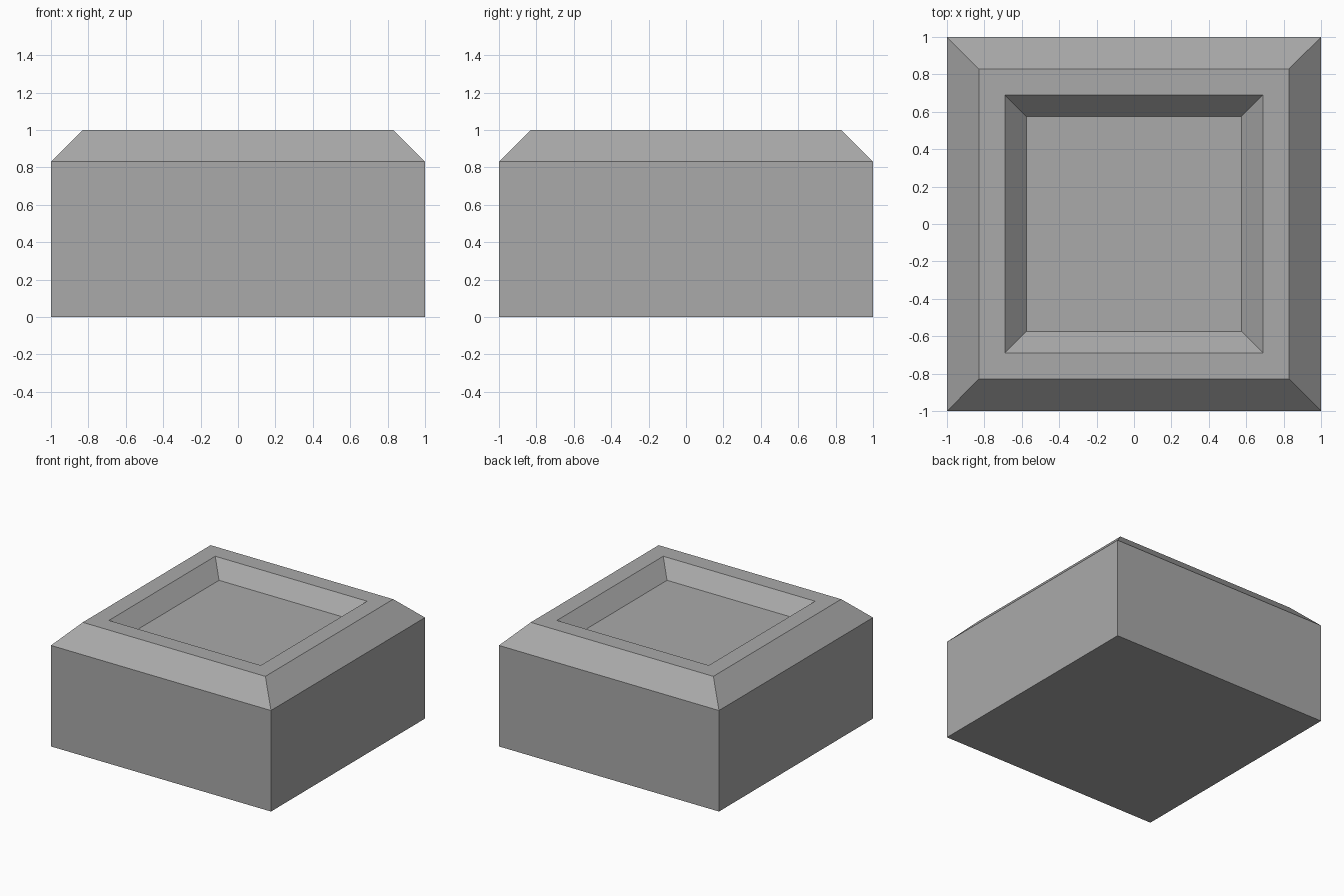
import bpy, bmesh

if "Cube" in bpy.data.objects:
    bpy.data.objects.remove(bpy.data.objects["Cube"])

# Square outlines from the base, over the chamfer and rim, into the recess: (half width, height)
PROFILE = [(1.0, 0.0), (1.0, 0.83), (0.83, 1.0), (0.69, 1.0), (0.575, 0.877)]

bm = bmesh.new()


def square(half, z):
    return [bm.verts.new((sx * half, sy * half, z))
            for sx, sy in ((-1, -1), (1, -1), (1, 1), (-1, 1))]


rings = [square(h, z) for h, z in PROFILE]

# Sides, chamfer, flat rim and sloped recess walls
for low, high in zip(rings, rings[1:]):
    for i in range(4):
        j = (i + 1) % 4
        bm.faces.new((low[i], low[j], high[j], high[i]))

# Underside and recess floor
bm.faces.new(rings[0][::-1])
bm.faces.new(rings[-1])

mesh = bpy.data.meshes.new("chamfered_block")
bm.to_mesh(mesh)
bm.free()

# Single plain grey
grey = bpy.data.materials.new("plain grey")
grey.diffuse_color = (0.4, 0.4, 0.4, 1.0)
grey.use_nodes = True
grey.node_tree.nodes["Principled BSDF"].inputs["Base Color"].default_value = grey.diffuse_color
mesh.materials.append(grey)

block = bpy.data.objects.new("chamfered_block_with_recess", mesh)
bpy.context.collection.objects.link(block)
